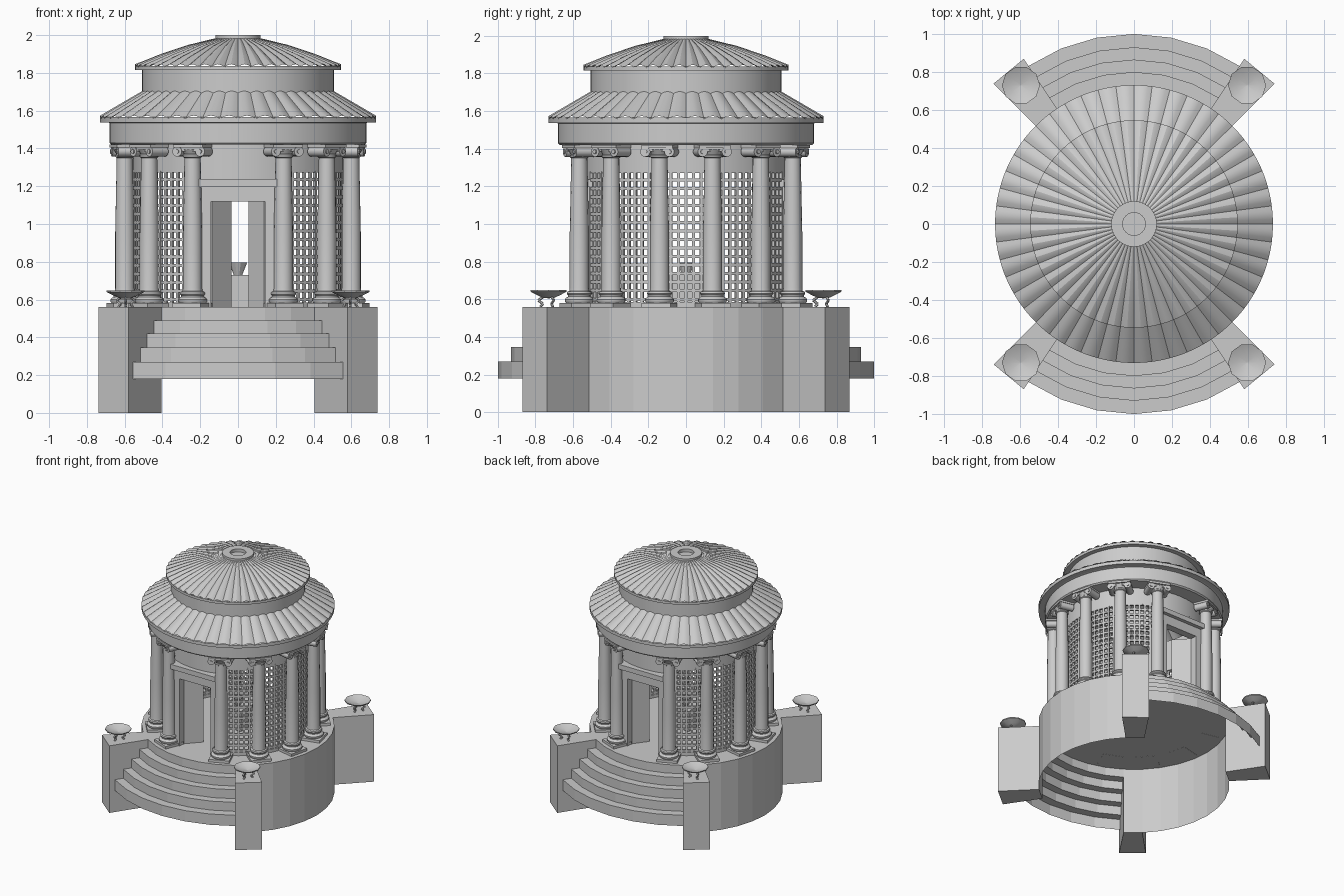
import bpy, bmesh
from math import sin, cos, pi, radians, hypot, atan2
from mathutils import Vector, Matrix

if "Cube" in bpy.data.objects:
    bpy.data.objects.remove(bpy.data.objects["Cube"])


def finish(name, bm, angle=35, normals=True):
    if normals:
        bmesh.ops.recalc_face_normals(bm, faces=bm.faces)
    me = bpy.data.meshes.new(name)
    bm.to_mesh(me)
    bm.free()
    ob = bpy.data.objects.new(name, me)
    bpy.context.collection.objects.link(ob)
    if angle:
        bpy.ops.object.select_all(action='DESELECT')
        ob.select_set(True)
        bpy.context.view_layer.objects.active = ob
        bpy.ops.object.shade_smooth_by_angle(angle=radians(angle))
    return ob


def lathe(bm, profile, n, a0=0, a1=360, wave=None, closed=False, at=(0, 0, 0)):
    """Sweep (radius, z) points about the vertical axis, bottom outside to top."""
    full = a1 - a0 >= 360
    rings = []
    for i in range(n if full else n + 1):
        a = radians(a0 + (a1 - a0) * i / n)
        rings.append([bm.verts.new((at[0] + r * cos(a), at[1] + r * sin(a),
                                    at[2] + z + (wave(r, a) if wave else 0))) for r, z in profile])
    m = len(profile)
    for i in range(n):
        p, q = rings[i], rings[(i + 1) % len(rings)]
        for j in range(m if closed else m - 1):
            k = (j + 1) % m
            bm.faces.new((p[j], q[j], q[k], p[k]))
    if closed and not full:
        bm.faces.new(rings[0])
        bm.faces.new(rings[-1][::-1])


def box(bm, c, s, rot=None):
    m = Matrix.Translation(c) @ (rot or Matrix()) @ Matrix.Diagonal((*s, 1))
    bmesh.ops.create_cube(bm, size=1, matrix=m)


def rod(bm, p, q, r, n=6):
    p, q = Vector(p), Vector(q)
    d = q - p
    m = Matrix.Translation((p + q) / 2) @ d.to_track_quat('Z', 'Y').to_matrix().to_4x4()
    bmesh.ops.create_cone(bm, cap_ends=True, segments=n, radius1=r, radius2=r, depth=d.length, matrix=m)


def pol(r, deg, z=0):
    return Vector((r * cos(radians(deg)), r * sin(radians(deg)), z))


# Podium: open side walls, thin floor
bm = bmesh.new()
for a in (-45, 135):
    lathe(bm, [(.73, 0), (.73, .56)], 8, a, a + 90)
finish("podium_side_walls", bm, 0, False)
bm = bmesh.new()
bmesh.ops.create_circle(bm, cap_ends=True, segments=32, radius=.73, matrix=Matrix.Translation((0, 0, .56)))
finish("podium_floor", bm, 0, False)

# Curved steps front and back (treads and risers only)
bm = bmesh.new()
steps = [(1.0, .18), (1.0, .27), (.93, .27), (.93, .345), (.865, .345), (.865, .42),
         (.80, .42), (.80, .49), (.73, .49), (.73, .56)]
for a in (56.25, 236.25):
    lathe(bm, steps, 6, a, a + 67.5)
finish("curved_steps", bm, 0, False)

# Four wedge piers flanking the steps
bm = bmesh.new()
for a in (45, 123.75, 225, 303.75):
    lathe(bm, [(.73, 0), (1.045, 0), (1.045, .56), (.73, .56)], 1, a, a + 11.25, closed=True)
finish("step_piers", bm, 0)


# Tripod bowls on the piers
def fire_bowl(name, x, y):
    bm = bmesh.new()
    lathe(bm, [(.001, .045), (.03, .047), (.06, .06), (.1, .08), (.1, .088), (.06, .07), (.001, .06)],
          10, at=(x, y, .56))
    for k in range(3):
        a = 120 * k + 30
        c = Vector((x, y, .56))
        pts = [c + pol(.03, a, .052), c + pol(.055, a, .035), c + pol(.03, a, .015), c + pol(.045, a, 0)]
        for p, q in zip(pts, pts[1:]):
            rod(bm, p, q, .007)
    finish(name, bm, 30)


for i, (sx, sy) in enumerate([(1, 1), (-1, 1), (-1, -1), (1, -1)]):
    fire_bowl("pier_fire_bowl_%d" % (i + 1), .595 * sx, .73 * sy)

# Column: plinth, moulded base, tapered shaft, scrolled capital
bm = bmesh.new()
box(bm, (0, 0, .57), (.16, .16, .022))
lathe(bm, [(.001, .58), (.07, .58), (.077, .59), (.077, .6), (.068, .61), (.06, .614), (.06, .622),
           (.067, .63), (.064, .64), (.053, .645), (.051, .66), (.051, .95), (.043, 1.35),
           (.05, 1.355), (.05, 1.365), (.045, 1.37), (.06, 1.395), (.001, 1.395)], 16)
for s in (-1, 1):
    rod(bm, (-.055, s * .066, 1.384), (.055, s * .066, 1.384), .027, 14)
    for e in (-.058, .058):
        rod(bm, (e - .004, s * .066, 1.384), (e + .004, s * .066, 1.384), .012, 8)
box(bm, (0, 0, 1.396), (.1, .14, .022))
box(bm, (0, 0, 1.413), (.125, .17, .016))
col = finish("column_1", bm, 35)
i = 1
for base in (0, 180):
    for a in (-67, -40.2, -13.2, 13.2, 40.2, 67):
        ob = col if i == 1 else col.copy()
        if i > 1:
            bpy.context.collection.objects.link(ob)
            ob.name = "column_%d" % i
        ob.location = pol(.616, base + a)
        ob.rotation_euler.z = radians(base + a)
        i += 1

# Lattice screens on both sides of the inner room
bm = bmesh.new()
rows, cells, top, low = 15, 32, 1.28, .60
for base in (0, 180):
    for k in range(cells + 1):
        a = base - 67 + 134 * k / cells
        box(bm, pol(.548, a, (top + .56) / 2), (.016, .015, top - .56), Matrix.Rotation(radians(a), 4, 'Z'))
    for k in range(rows + 1):
        z = low + (top - low) * k / rows
        lathe(bm, [(.54, z - .008), (.556, z - .008), (.556, z + .008), (.54, z + .008)],
              cells, base - 67, base + 67, closed=True)
    lathe(bm, [(.54, .56), (.556, .56), (.556, .585), (.54, .585)], cells, base - 67, base + 67, closed=True)
finish("lattice_screens", bm, 0)

# Solid wall band above the screens, lowered over the doors
bm = bmesh.new()
lathe(bm, [(.53, 1.28), (.556, 1.28), (.556, 1.42), (.53, 1.42)], 64, closed=True)
for a in (67, 247):
    lathe(bm, [(.53, 1.2), (.556, 1.2), (.556, 1.28), (.53, 1.28)], 8, a, a + 46, closed=True)
finish("upper_wall_band", bm, 30)

# Door frames and opened leaves, front and back
for name, s in (("front", -1), ("back", 1)):
    bm = bmesh.new()
    for x in (-1, 1):
        box(bm, (x * .178, s * .535, .84), (.07, .06, .56))
    box(bm, (0, s * .535, 1.16), (.426, .06, .08))
    box(bm, (0, s * .545, 1.217), (.45, .10, .04))
    finish(name + "_door_frame", bm, 0)
    bm = bmesh.new()
    for x0, x1 in ((.143, .06), (-.143, -.04)):
        p, q = Vector((x0, s * .51, .84)), Vector((x1, s * .40, .84))
        d = q - p
        box(bm, (p + q) / 2, (d.length, .012, .56), Matrix.Rotation(atan2(d.y, d.x), 4, 'Z'))
    finish(name + "_door_leaves", bm, 0)

# Altar with a cup
bm = bmesh.new()
box(bm, (0, 0, .645), (.18, .18, .17))
finish("altar_block", bm, 0)
bm = bmesh.new()
lathe(bm, [(.001, .73), (.022, .73), (.048, .795), (.04, .795), (.015, .745), (.001, .745)], 10)
finish("altar_cup", bm, 30)

# Ring beam carried by the columns
bm = bmesh.new()
lathe(bm, [(.53, 1.42), (.67, 1.42), (.68, 1.43), (.68, 1.535), (.70, 1.54), (.53, 1.54)], 64, closed=True)
finish("ring_beam", bm, 30)


# Scalloped tile roofs
def scallop(outer):
    return lambda r, a: .016 * (abs(sin(24 * a)) - .5) * r / outer


def roof(name, eave, profile, outer):
    bm = bmesh.new()
    lathe(bm, profile, 192, wave=scallop(outer))
    lathe(bm, eave, 64)
    finish(name, bm, 25)


roof("lower_tile_roof", [(.67, 1.538), (.73, 1.538), (.73, 1.566)],
     [(.731, 1.566), (.62, 1.632), (.505, 1.70)], .73)
roof("upper_tile_roof", [(.49, 1.815), (.545, 1.815), (.545, 1.837)],
     [(.546, 1.838), (.42, 1.89), (.27, 1.943), (.115, 1.983)], .55)

# Drum between the roofs
bm = bmesh.new()
lathe(bm, [(.48, 1.66), (.507, 1.66), (.507, 1.82), (.48, 1.82)], 64, closed=True)
finish("drum_wall", bm, 30)

# Crown ring with its sunken eye
bm = bmesh.new()
lathe(bm, [(.12, 1.965), (.12, 2.0), (.06, 2.0), (.06, 1.975), (.001, 1.975)], 32)
finish("crown_ring", bm, 30)
